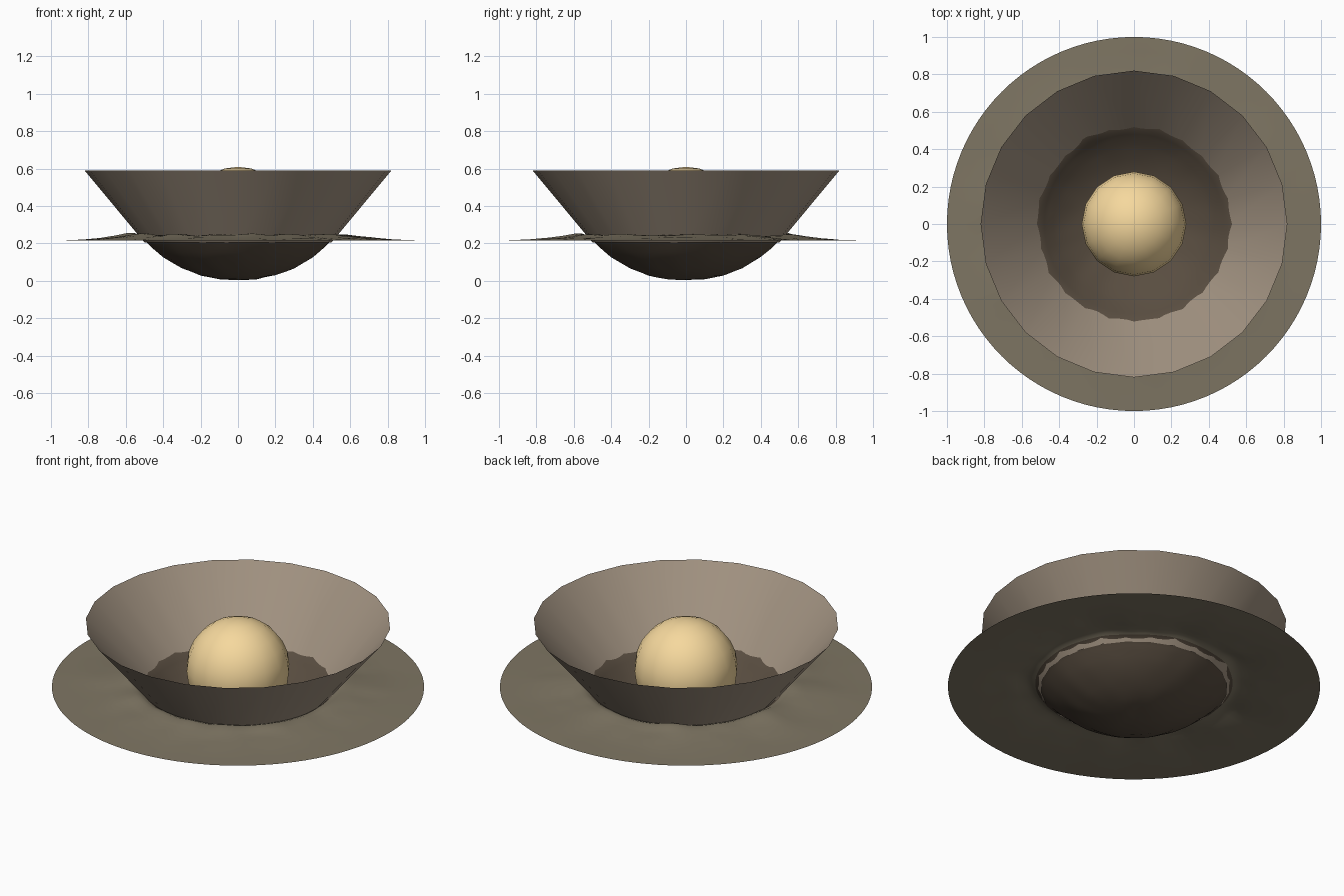
import bpy, bmesh, math
from mathutils import Vector, noise

if "Cube" in bpy.data.objects:
    bpy.data.objects.remove(bpy.data.objects["Cube"])


def material(name, rgb):
    m = bpy.data.materials.new(name)
    m.diffuse_color = (*rgb, 1)
    m.use_nodes = True
    m.node_tree.nodes["Principled BSDF"].inputs["Base Color"].default_value = m.diffuse_color
    return m


def lathe(name, profile, sides, mats, shift=None, inner=0.0):
    """Spin (radius, height) points around z; faces inside `inner` use slot 1."""
    bm = bmesh.new()
    rings = []
    for r, z in profile:
        if r == 0:
            rings.append([bm.verts.new((0, 0, z))] * sides)
            continue
        ring = []
        for i in range(sides):
            a = 2 * math.pi * i / sides
            ring.append(bm.verts.new((r * math.cos(a), r * math.sin(a),
                                      z + (shift(r, a) if shift else 0))))
        rings.append(ring)
    for a, b in zip(rings, rings[1:]):
        for i in range(sides):
            j = (i + 1) % sides
            quad = list(dict.fromkeys((a[i], a[j], b[j], b[i])))
            f = bm.faces.new(quad)
            f.smooth = True
            if f.calc_center_median().to_2d().length < inner:
                f.material_index = 1
    me = bpy.data.meshes.new(name)
    bm.to_mesh(me)
    bm.free()
    ob = bpy.data.objects.new(name, me)
    bpy.context.collection.objects.link(ob)
    for m in mats:
        me.materials.append(m)
    return ob


earth = material("earth", (0.21, 0.18, 0.125))
scorched = material("scorched_earth", (0.10, 0.075, 0.052))
dust = material("dust", (0.36, 0.29, 0.22))
glow = material("glow", (0.92, 0.69, 0.34))


# Uneven rim with rays running outward, and a lightly rough bowl
def ground_noise(r, a):
    c, s = math.cos(a), math.sin(a)
    rays = noise.noise(Vector((c * 3.2, s * 3.2, r * 1.5)))
    grain = noise.noise(Vector((c * r * 9, s * r * 9, 4)))
    rim = max(0, 1 - abs(r - 0.58) / (0.1 if r < 0.58 else 0.38))
    bowl = 0.004 if 0 < r < 0.5 else 0
    return rim * (0.018 * rays + 0.006 * grain) + bowl * grain


# Crater ground: bowl, raised rim, flat outer edge
keys = [(0, 0.004), (0.1, 0.009), (0.2, 0.029), (0.3, 0.067), (0.4, 0.127),
        (0.46, 0.177), (0.5, 0.216), (0.53, 0.236), (0.56, 0.247), (0.6, 0.245),
        (0.66, 0.236), (0.74, 0.227), (0.84, 0.22), (1.0, 0.215)]
profile = [keys[0]]
for (r0, z0), (r1, z1) in zip(keys, keys[1:]):
    profile += [((r0 + r1) / 2, (z0 + z1) / 2), (r1, z1)]
lathe("crater_ground", profile, 96, [earth, scorched], ground_noise, 0.53)

# Open flaring curtain of dust
lathe("dust_cone", [(0.50, 0.205), (0.82, 0.59)], 24, [dust])

# Glowing ball floating in the bowl
bpy.ops.mesh.primitive_uv_sphere_add(segments=16, ring_count=12, radius=0.28,
                                     location=(0, 0, 0.33))
ball = bpy.context.object
ball.name = "fire_ball"
ball.data.materials.append(glow)
bpy.ops.object.shade_smooth()
